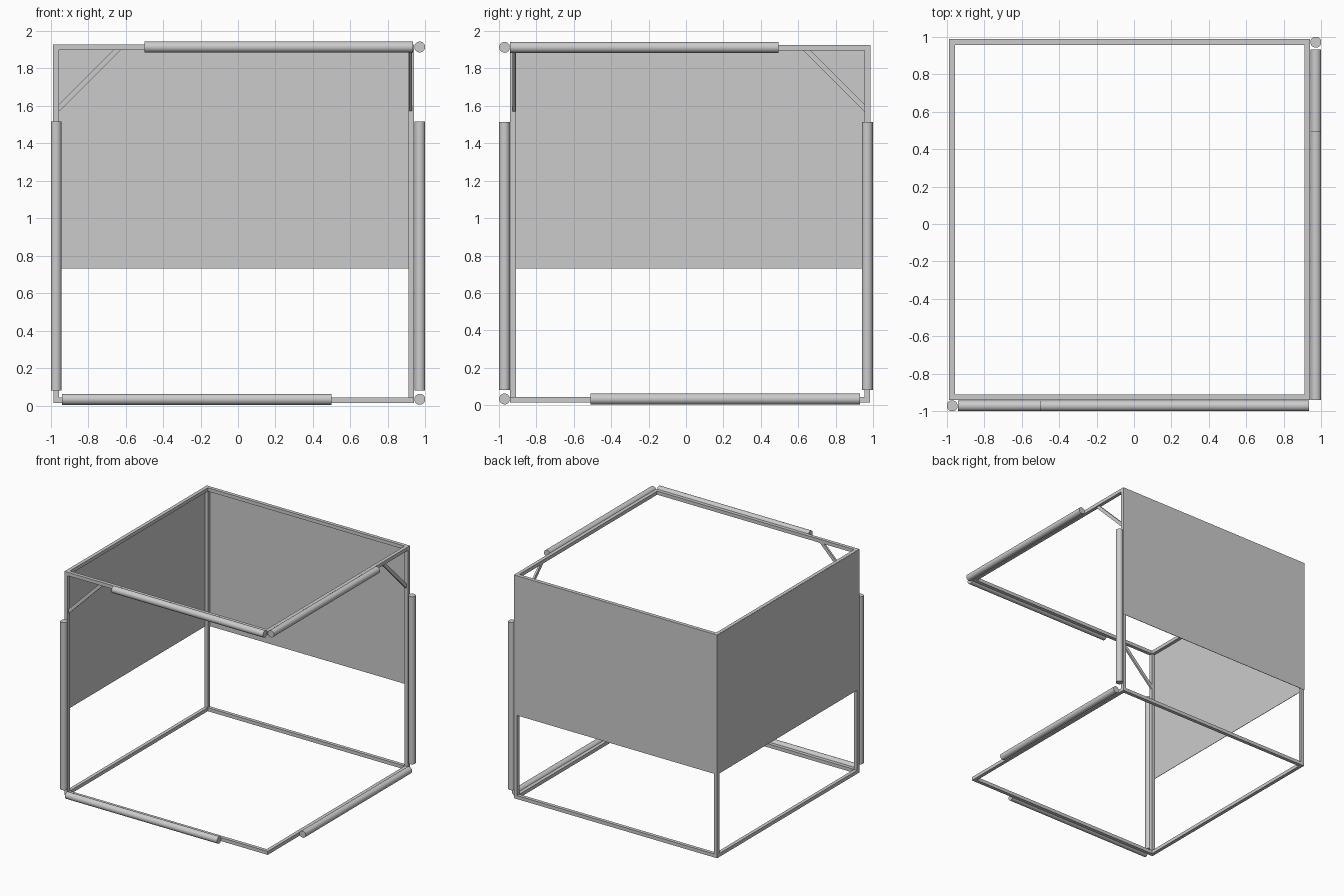
import bpy, math
from mathutils import Vector

if "Cube" in bpy.data.objects:
    bpy.data.objects.remove(bpy.data.objects["Cube"])

LO, HI = -0.97, 0.925      # frame bar centre lines (mirrored for y)
T = 0.03                   # bar width
ZB, ZT = 0.028, 1.911      # bottom / top rail heights


def box(name, a, b, rot=None):
    """Box between two opposite corners."""
    a, b = Vector(a), Vector(b)
    bpy.ops.mesh.primitive_cube_add(size=1, location=(a + b) / 2)
    o = bpy.context.object
    o.name = name
    o.scale = b - a
    if rot:
        o.rotation_euler = rot
    return o


def bar(name, a, b):
    """Square axis-aligned bar along a centre line, capped by half its width."""
    h = Vector((T / 2,) * 3)
    return box(name, Vector(a) - h, Vector(b) + h)


def tube(name, a, b):
    """Round foam pad between two points."""
    a, b = Vector(a), Vector(b)
    d = b - a
    bpy.ops.mesh.primitive_cylinder_add(vertices=32, radius=0.029, depth=d.length,
                                        location=(a + b) / 2)
    o = bpy.context.object
    o.name = name
    o.rotation_euler = d.to_track_quat('Z', 'Y').to_euler()
    bpy.ops.object.shade_smooth_by_angle(angle=math.radians(40))


# Top and bottom square frames
for tag, z in (("bottom", ZB), ("top", ZT)):
    bar(tag + "_front_rail", (LO, -HI, z), (HI, -HI, z))
    bar(tag + "_back_rail", (LO, -LO, z), (HI, -LO, z))
    bar(tag + "_left_rail", (LO, -HI + T, z), (LO, -LO - T, z))
    bar(tag + "_right_rail", (HI, -HI + T, z), (HI, -LO - T, z))

# Posts (the front right corner stays open)
for name, x, y in (("back_left_post", LO, -LO), ("front_left_post", LO, -HI),
                   ("back_right_post", HI, -LO)):
    bar(name, (x, y, ZB + T), (x, y, ZT - T))

# Wall panels on the outside of the back and left
box("back_panel", (-0.987, 0.983, 0.73), (0.94, 0.987, 1.925))
box("left_panel", (-0.987, -0.94, 0.73), (-0.983, 0.987, 1.925))

# Diagonal corner braces
L, W, D = 0.46, 0.028, 0.016
for name, c, size, rot in (
        ("front_brace", (-0.80, -0.92, 1.743), (L, D, W), (0, -math.pi / 4, 0)),
        ("right_brace", (0.92, 0.80, 1.743), (D, L, W), (-math.pi / 4, 0, 0))):
    c, s = Vector(c), Vector(size) / 2
    box(name, c - s, c + s, rot)

# Round pads around the outside
P = 0.97
tube("front_left_pad", (-P, -P, 0.08), (-P, -P, 1.515))
tube("back_right_pad", (P, P, 0.08), (P, P, 1.515))
tube("top_front_pad", (-0.5, -P, 1.913), (0.935, -P, 1.913))
tube("top_right_pad", (P, -0.94, 1.913), (P, 0.495, 1.913))
tube("bottom_front_pad", (-0.94, -P, 0.033), (0.5, -P, 0.033))
tube("bottom_right_pad", (P, -0.51, 0.033), (P, 0.93, 0.033))
